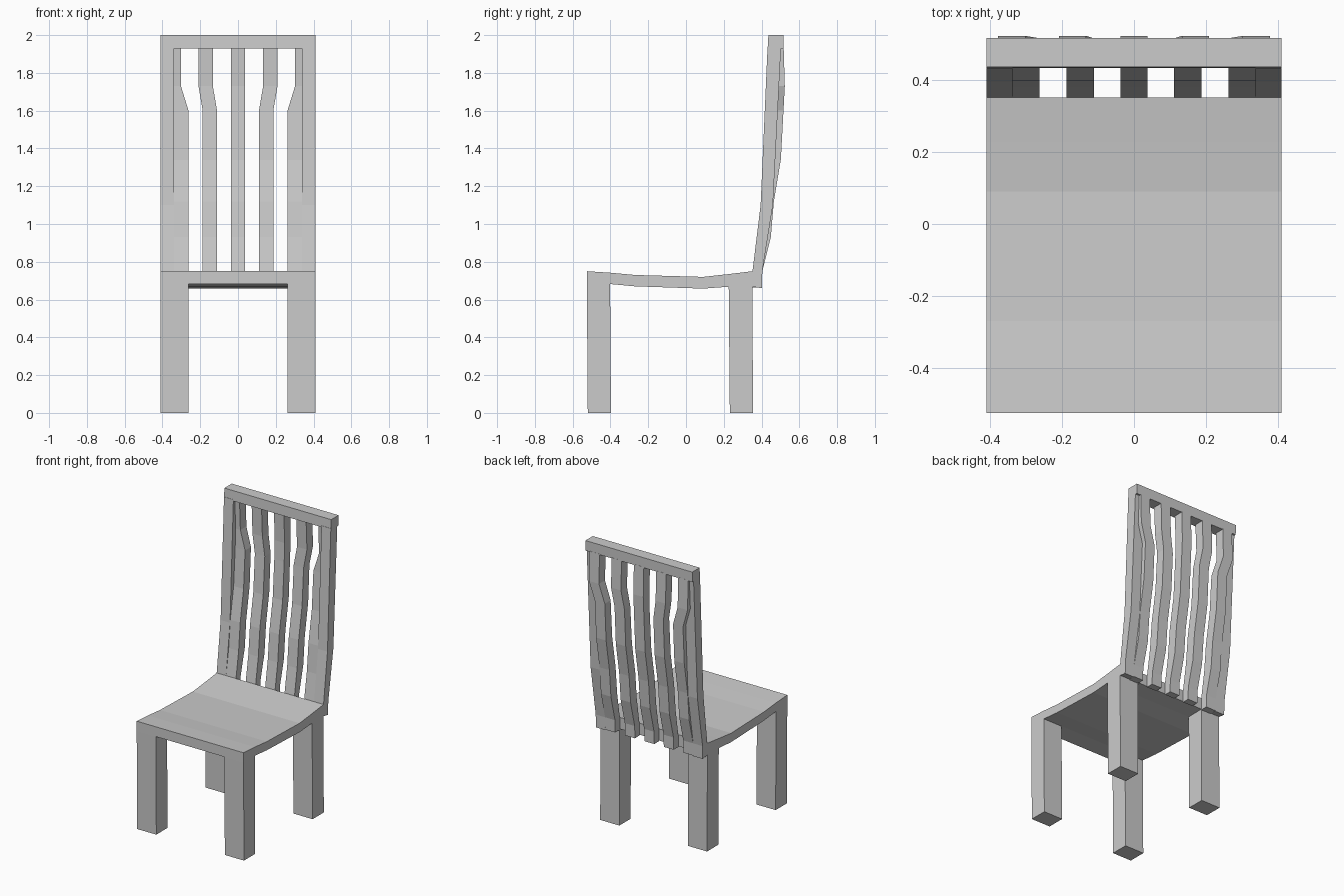
import bpy
import bmesh

if "Cube" in bpy.data.objects:
    bpy.data.objects.remove(bpy.data.objects["Cube"])


def loft(name, rings):
    """Skin a stack of four-cornered rings into a closed solid."""
    bm = bmesh.new()
    loops = [[bm.verts.new(p) for p in ring] for ring in rings]
    for a, b in zip(loops, loops[1:]):
        for i in range(4):
            j = (i + 1) % 4
            bm.faces.new((a[i], a[j], b[j], b[i]))
    bm.faces.new(loops[0])
    bm.faces.new(loops[-1])
    bmesh.ops.recalc_face_normals(bm, faces=bm.faces)
    mesh = bpy.data.meshes.new(name)
    bm.to_mesh(mesh)
    bm.free()
    obj = bpy.data.objects.new(name, mesh)
    bpy.context.collection.objects.link(obj)
    return obj


def mirror_x(obj):
    mod = obj.modifiers.new("Mirror", 'MIRROR')
    mod.use_mirror_merge = False


def upright(name, sections):
    """Sections are (x0, x1, front y, back y, z at front, z at back)."""
    return loft(name, [[(x0, f, zf), (x1, f, zf), (x1, b, zb), (x0, b, zb)]
                       for x0, x1, f, b, zf, zb in sections])


W = 0.41

# Dished seat: y, underside z, top z
seat = [(-0.525, 0.682, 0.75), (-0.40, 0.682, 0.742), (-0.27, 0.67, 0.73),
        (0.09, 0.658, 0.72), (0.228, 0.668, 0.735), (0.352, 0.67, 0.75)]
loft("seat", [[(-W, y, lo), (W, y, lo), (W, y, hi), (-W, y, hi)]
              for y, lo, hi in seat])

# Legs
mirror_x(upright("front_leg", [(0.263, W, -0.52, -0.397, 0, 0),
                               (0.263, W, -0.525, -0.402, 0.70, 0.70)]))
mirror_x(upright("back_leg", [(0.263, W, 0.232, 0.355, 0, 0),
                              (0.263, W, 0.226, 0.351, 0.69, 0.69)]))

# Side posts of the back
post = [(0.352, 0.402, 0.668, 0.66), (0.352, 0.404, 0.75, 0.75),
        (0.395, 0.46, 1.10, 1.10), (0.432, 0.503, 1.94, 1.94)]
mirror_x(upright("back_post", [(0.338, W, *s) for s in post]))

# Top rail
upright("top_rail", [(-W, W, 0.433, 0.516, 1.93, 1.93),
                     (-W, W, 0.436, 0.517, 2.0, 2.0)])

# Curved slats: front y, back y, z, amount of outward flare
curve = [(0.352, 0.402, 0.664, 0), (0.352, 0.404, 0.75, 0),
         (0.381, 0.449, 0.93, 0), (0.398, 0.465, 1.12, 0),
         (0.435, 0.502, 1.34, 0), (0.452, 0.516, 1.60, 0),
         (0.457, 0.523, 1.73, 1), (0.448, 0.517, 1.935, 1)]


def slat(name, x, flare):
    return upright(name, [(x - 0.038 + flare * k, x + 0.038 + flare * k,
                           f, b, z, z) for f, b, z, k in curve])


slat("middle_slat", 0, 0)
mirror_x(slat("inner_slat", 0.149, 0.022))
mirror_x(slat("outer_slat", 0.3, 0.04))
